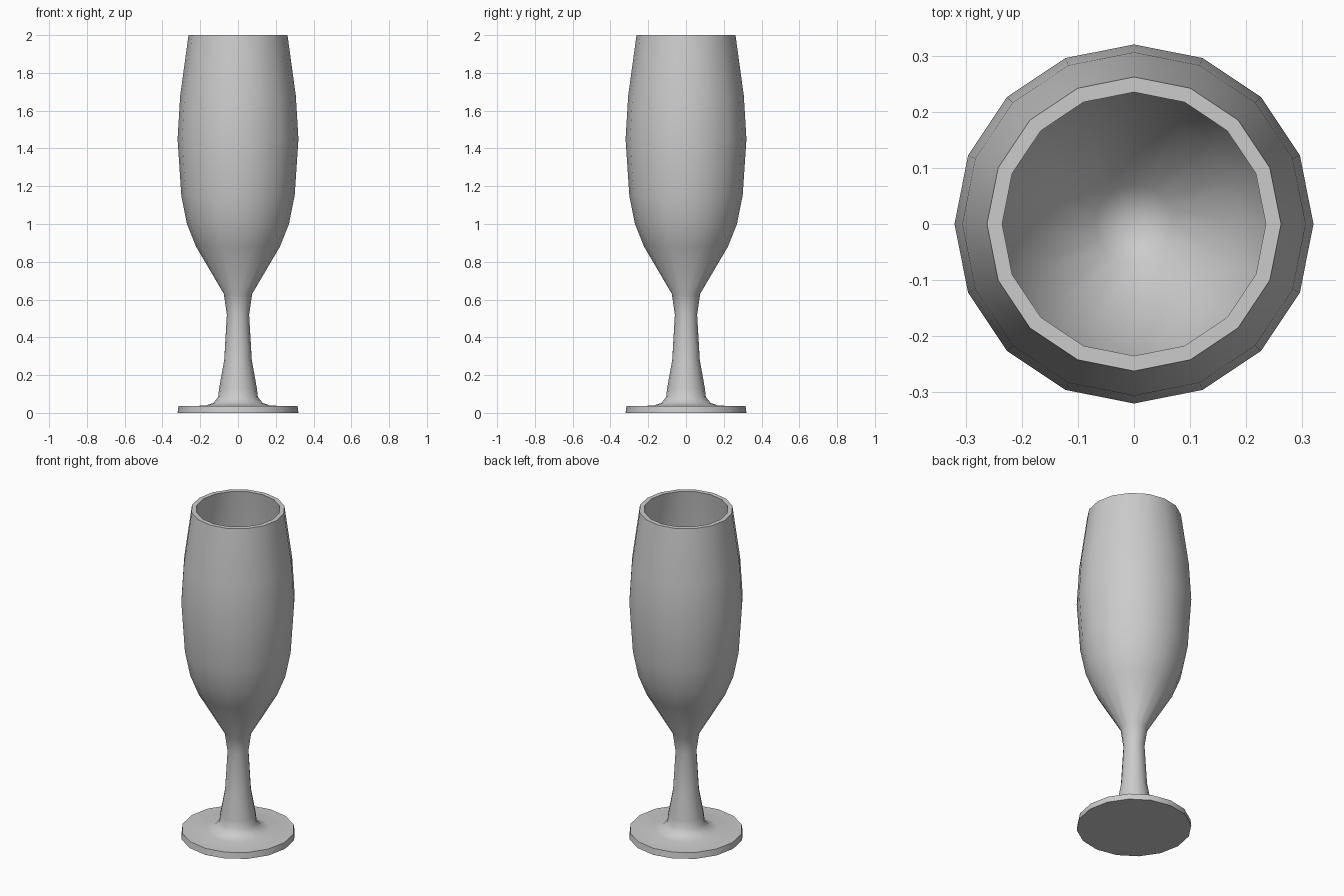
import bpy, bmesh, math

if "Cube" in bpy.data.objects:
    bpy.data.objects.remove(bpy.data.objects["Cube"])

SIDES = 16
# (radius, height) from underside of foot, up the outside, over the rim, down the inside
profile = [
    (0, 0), (0.32, 0), (0.315, 0.037), (0.175, 0.038), (0.13, 0.053), (0.105, 0.085),
    (0.1, 0.13), (0.073, 0.28), (0.059, 0.52), (0.075, 0.63),
    (0.222, 0.88), (0.27, 1.0), (0.3, 1.15), (0.32, 1.45), (0.306, 1.68), (0.262, 2.0),
    (0.235, 2.0), (0.279, 1.68), (0.293, 1.45), (0.274, 1.15), (0.244, 1.01),
    (0.195, 0.89), (0.07, 0.69), (0, 0.66),
]

# Goblet: lathe the profile
bm = bmesh.new()
rings = []
for r, z in profile:
    if r == 0:
        rings.append([bm.verts.new((0, 0, z))] * SIDES)
    else:
        rings.append([bm.verts.new((r * math.cos(a), r * math.sin(a), z))
                      for a in (2 * math.pi * i / SIDES for i in range(SIDES))])
for low, high in zip(rings, rings[1:]):
    for i in range(SIDES):
        j = (i + 1) % SIDES
        corners = list(dict.fromkeys((low[i], low[j], high[j], high[i])))
        bm.faces.new(corners)
bmesh.ops.recalc_face_normals(bm, faces=bm.faces)
mesh = bpy.data.meshes.new("champagne_glass")
bm.to_mesh(mesh)
bm.free()

glass = bpy.data.objects.new("champagne_glass", mesh)
bpy.context.collection.objects.link(glass)
mat = bpy.data.materials.new("light grey")
mat.diffuse_color = (0.6, 0.6, 0.6, 1)
mat.use_nodes = True
mat.node_tree.nodes["Principled BSDF"].inputs["Base Color"].default_value = mat.diffuse_color
mesh.materials.append(mat)

# Smooth walls, crisp rim and foot edges
bpy.context.view_layer.objects.active = glass
glass.select_set(True)
bpy.ops.object.shade_smooth_by_angle(angle=math.radians(50))
